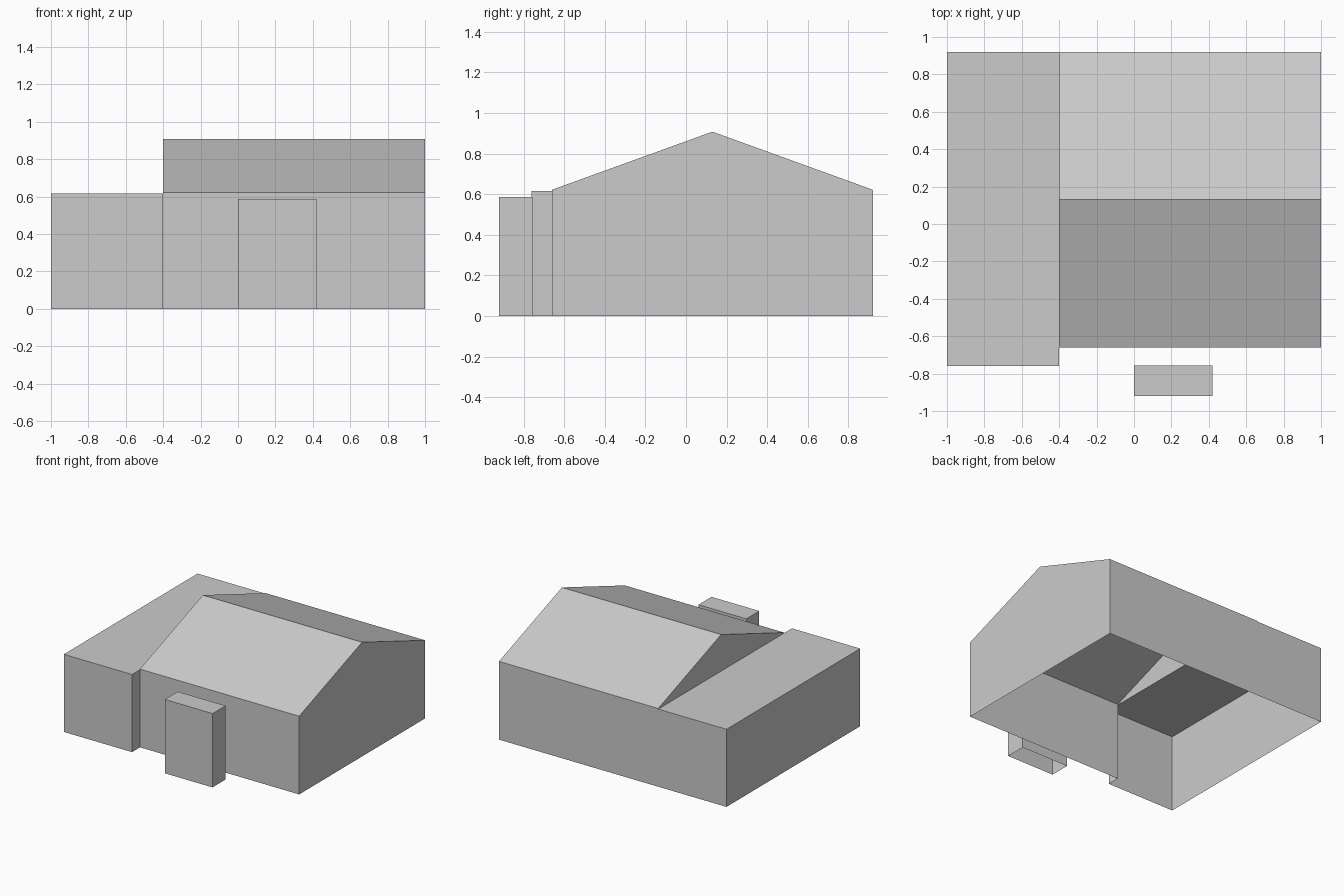
import bpy, bmesh

old = bpy.data.objects.get("Cube")
if old:
    bpy.data.objects.remove(old, do_unlink=True)

grey = bpy.data.materials.new("plain_grey")
grey.use_nodes = True
grey.diffuse_color = (0.6, 0.6, 0.6, 1)
grey.node_tree.nodes["Principled BSDF"].inputs["Base Color"].default_value = (0.6, 0.6, 0.6, 1)


def make_part(name, faces):
    """Build an open, flat-shaded shell from a list of polygons."""
    bm = bmesh.new()
    for pts in faces:
        bm.faces.new([bm.verts.new(p) for p in pts])
    bmesh.ops.remove_doubles(bm, verts=bm.verts, dist=0.0005)
    mesh = bpy.data.meshes.new(name)
    bm.to_mesh(mesh)
    bm.free()
    mesh.materials.append(grey)
    obj = bpy.data.objects.new(name, mesh)
    bpy.context.collection.objects.link(obj)
    return obj


def walls(path, height):
    """Upright wall panels along a counter-clockwise plan path."""
    return [[(*a, 0), (*b, 0), (*b, height), (*a, height)]
            for a, b in zip(path, path[1:])]


def cap(plan, height):
    return [(x, y, height) for x, y in plan]


# Main dimensions
left, right, split = 1.0, -1.0, -0.4
back, front, wing_front = 0.92, -0.66, -0.76
eave, wing_top = 0.622, 0.617
ridge_y, ridge_z = 0.13, 0.908

# Gabled hall: outer walls, gable ends and the two roof slopes
hall = walls([(split, front), (left, front), (left, back), (split, back)], eave)
for x, order in ((left, 1), (split, -1)):
    base = eave if x == left else wing_top
    gable = [(x, front, base), (x, back, base), (x, back, eave),
             (x, ridge_y, ridge_z), (x, front, eave)]
    if x == left:
        gable = [gable[0], gable[1], gable[3]]
    hall.append(gable[::order])
make_part("hall_walls", hall)
make_part("gable_roof", [
    [(split, front, eave), (left, front, eave), (left, ridge_y, ridge_z), (split, ridge_y, ridge_z)],
    [(left, back, eave), (split, back, eave), (split, ridge_y, ridge_z), (left, ridge_y, ridge_z)],
])

# Flat-roofed wing, open to the hall inside
make_part("wing_walls", walls([(split, back), (right, back), (right, wing_front),
                               (split, wing_front), (split, front)], wing_top))
make_part("wing_flat_roof", [cap([(right, wing_front), (split, wing_front),
                                  (split, back), (right, back)], wing_top)])

# Free-standing block in front, open underneath
block = [(0.0, -0.92), (0.42, -0.92), (0.42, -0.757), (0.0, -0.757)]
make_part("front_block", walls(block + block[:1], 0.587) + [cap(block, 0.587)])
